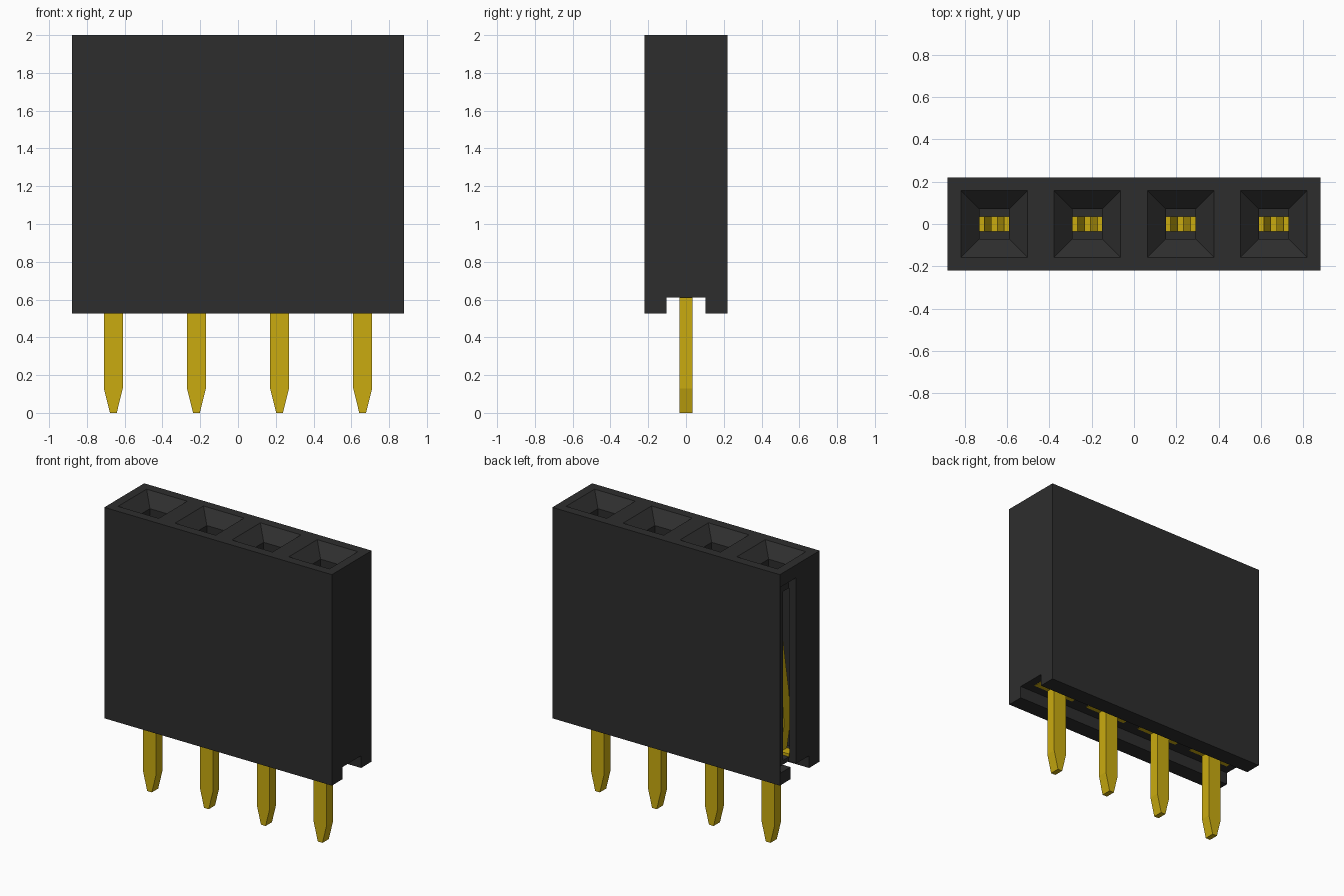
import bpy, bmesh

cube = bpy.data.objects.get("Cube")
if cube:
    bpy.data.objects.remove(cube, do_unlink=True)


def material(name, color):
    m = bpy.data.materials.new(name)
    m.use_nodes = True
    m.diffuse_color = color
    m.node_tree.nodes["Principled BSDF"].inputs["Base Color"].default_value = color
    return m


black = material("black plastic", (0.027, 0.027, 0.027, 1))
gold = material("gold metal", (0.59, 0.41, 0.005, 1))


def add_object(name, bm, mat):
    bmesh.ops.recalc_face_normals(bm, faces=bm.faces)
    mesh = bpy.data.meshes.new(name)
    bm.to_mesh(mesh)
    bm.free()
    mesh.materials.append(mat)
    obj = bpy.data.objects.new(name, mesh)
    bpy.context.collection.objects.link(obj)
    return obj


def loft(name, low, high, mat):
    """Box or frustum between two rectangles given as (x0, x1, y0, y1, z)."""
    bm = bmesh.new()
    rings = []
    for x0, x1, y0, y1, z in (low, high):
        rings.append([bm.verts.new((x, y, z)) for x, y in
                      ((x0, y0), (x1, y0), (x1, y1), (x0, y1))])
    for ring in rings:
        bm.faces.new(ring)
    for i in range(4):
        j = (i + 1) % 4
        bm.faces.new((rings[0][i], rings[0][j], rings[1][j], rings[1][i]))
    return add_object(name, bm, mat)


def box(name, x0, x1, y0, y1, z0, z1, mat):
    return loft(name, (x0, x1, y0, y1, z0), (x0, x1, y0, y1, z1), mat)


def cut(target, cutter):
    cutter.hide_render = True
    mod = target.modifiers.new("cut", "BOOLEAN")
    mod.operation = "DIFFERENCE"
    mod.solver = "EXACT"
    mod.object = cutter
    bpy.context.view_layer.objects.active = target
    bpy.ops.object.modifier_apply(modifier=mod.name)
    bpy.data.objects.remove(cutter, do_unlink=True)


def extrude_profile(name, points, half_depth, mat):
    """Extrude an x-z outline along y."""
    bm = bmesh.new()
    front = [bm.verts.new((x, -half_depth, z)) for x, z in points]
    back = [bm.verts.new((x, half_depth, z)) for x, z in points]
    bm.faces.new(front)
    bm.faces.new(back)
    for i in range(len(points)):
        j = (i + 1) % len(points)
        bm.faces.new((front[i], front[j], back[j], back[i]))
    return add_object(name, bm, mat)


HALF_X, HALF_Y = 0.88, 0.22
CENTERS = (-0.66, -0.22, 0.22, 0.66)

# Housing with the lengthwise channel underneath
housing = box("housing", -HALF_X, HALF_X, -HALF_Y, HALF_Y, 0.525, 2, black)
cut(housing, box("channel_cutter", -1, 1, -0.103, 0.103, 0.4, 0.61, black))

for i, c in enumerate(CENTERS):
    # Contact chamber, entry hole and tapered mouth
    left = -0.83 if i == 0 else c - 0.165
    cut(housing, box("chamber_cutter", left, c + 0.165, -0.1, 0.1, 0.64, 1.82, black))
    cut(housing, box("hole_cutter", c - 0.07, c + 0.07, -0.07, 0.07, 1.8, 1.95, black))
    w, t = 0.07, 0.168
    cut(housing, loft("mouth_cutter", (c - w, c + w, -w, w, 1.92),
                      (c - t, c + t, -t, t, 2.01), black))

# Open slot in the right-hand end wall
cut(housing, box("slot_cutter", -0.9, -0.82, 0.04, 0.212, 0.61, 1.91, black))

# Spring arm centre line, as offsets from the contact centre
ARM = ((0.08, 0.63), (0.11, 0.85), (0.1, 1.05), (0.025, 1.62), (0.06, 1.78))

for i, c in enumerate(CENTERS, 1):
    # Solder pin with a tapered tip
    half = ((0.018, 0), (0.05, 0.13), (0.05, 0.63))
    outline = [(c + x, z) for x, z in half] + [(c - x, z) for x, z in reversed(half)]
    extrude_profile(f"pin_{i}", outline, 0.035, gold)
    # Contact base, flush with the channel ceiling
    box(f"contact_base_{i}", c - 0.16, c + 0.16, -0.035, 0.035, 0.607, 0.66, gold)
    # Pair of spring arms
    for side, label in ((1, "left"), (-1, "right")):
        outer = [(c + side * (x + 0.013), z) for x, z in ARM]
        inner = [(c + side * (x - 0.013), z) for x, z in reversed(ARM)]
        extrude_profile(f"spring_arm_{label}_{i}", outer + inner, 0.035, gold)
